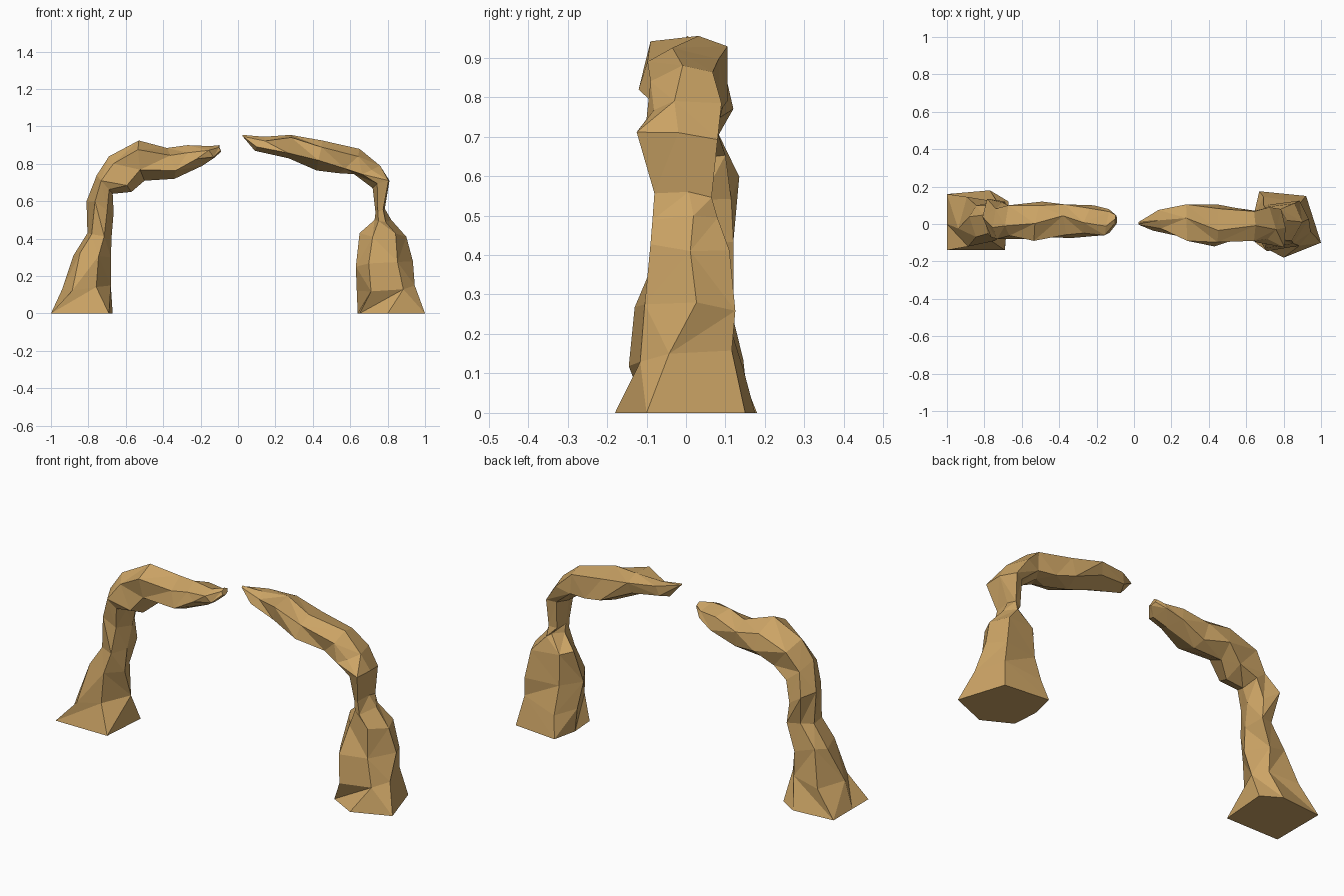
import bpy, bmesh, random
from mathutils import Vector

if "Cube" in bpy.data.objects:
    bpy.data.objects.remove(bpy.data.objects["Cube"])

random.seed(4)
stone = bpy.data.materials.new("sandstone")
stone.diffuse_color = (0.60, 0.37, 0.13, 1)
stone.use_nodes = True
stone.node_tree.nodes["Principled BSDF"].inputs["Base Color"].default_value = stone.diffuse_color


def loft_rock(name, base, sections, jitter=0.018):
    """Six-sided rough loft. Section: outer x,z, inner x,z, front y, back y."""
    bm = bmesh.new()
    rings = [[bm.verts.new((x, y, 0)) for x, y in base]]
    for xo, zo, xi, zi, y0, y1 in sections:
        outer, inner = Vector((xo, 0, zo)), Vector((xi, 0, zi))
        size = (outer - inner).length
        wob = min(jitter, size * 0.18)
        mid = (y0 + y1) / 2
        a, b = random.choice(((1, 0.8), (0.8, 1)))
        c, d = random.choice(((1, 0.8), (0.8, 1)))

        def at(t, y, w):
            p = outer.lerp(inner, t)
            p.y = y
            if w:
                p.x += random.uniform(-wob, wob)
                p.z += random.uniform(-wob, wob)
            return bm.verts.new(p)

        half = (y1 - y0) / 2
        rings.append([
            at(0, mid + random.uniform(-.35, .35) * half, 0),
            at(.22, mid - half * a, 1), at(.76, mid - half * b, 1),
            at(1, mid + random.uniform(-.35, .35) * half, 0),
            at(.76, mid + half * c, 1), at(.22, mid + half * d, 1)])
    # Facets with irregular diagonals
    for r, s in zip(rings, rings[1:]):
        for i in range(6):
            j = (i + 1) % 6
            if random.random() < .5:
                tris = ((r[i], r[j], s[j]), (r[i], s[j], s[i]))
            else:
                tris = ((r[i], r[j], s[i]), (r[j], s[j], s[i]))
            for t in tris:
                bm.faces.new(t)
    bm.faces.new(rings[0])
    bm.faces.new(rings[-1])
    bmesh.ops.recalc_face_normals(bm, faces=bm.faces)
    me = bpy.data.meshes.new(name)
    bm.to_mesh(me)
    bm.free()
    me.materials.append(stone)
    ob = bpy.data.objects.new(name, me)
    bpy.context.collection.objects.link(ob)
    return ob


# Left half: flared foot, slim column, blunt overhanging arm
loft_rock("left_arch_rock",
    [(-1, 0), (-1, -.14), (-.69, -.14), (-.67, .12), (-.77, .18), (-1, .16)],
    [(-.94, .13, -.68, .15, -.12, .145),
     (-.88, .31, -.68, .30, -.09, .12),
     (-.805, .43, -.675, .42, -.07, .12),
     (-.81, .60, -.665, .54, -.07, .135),
     (-.755, .74, -.67, .64, -.08, .10),
     (-.69, .84, -.57, .65, -.08, .10),
     (-.53, .925, -.50, .71, -.09, .12),
     (-.38, .885, -.34, .72, -.075, .105),
     (-.27, .90, -.19, .79, -.065, .10),
     (-.15, .895, -.13, .83, -.06, .08),
     (-.10, .90, -.09, .865, .00, .05)])

# Right half: bulky foot, pinched neck, arm tapering to a point
loft_rock("right_arch_rock",
    [(1, -.1), (.8, -.18), (.65, -.1), (.64, .04), (.67, .175), (.92, .15)],
    [(.945, .15, .635, .12, -.145, .145),
     (.935, .28, .63, .25, -.13, .125),
     (.90, .41, .65, .43, -.09, .11),
     (.82, .50, .73, .50, -.085, .08),
     (.785, .56, .735, .54, -.08, .065),
     (.81, .71, .72, .67, -.125, .08),
     (.76, .79, .62, .745, -.10, .09),
     (.65, .88, .54, .75, -.09, .085),
     (.45, .925, .42, .765, -.12, .105),
     (.28, .955, .27, .83, -.09, .105),
     (.14, .945, .09, .87, -.035, .075),
     (.025, .955, .035, .935, -.005, .01)])
